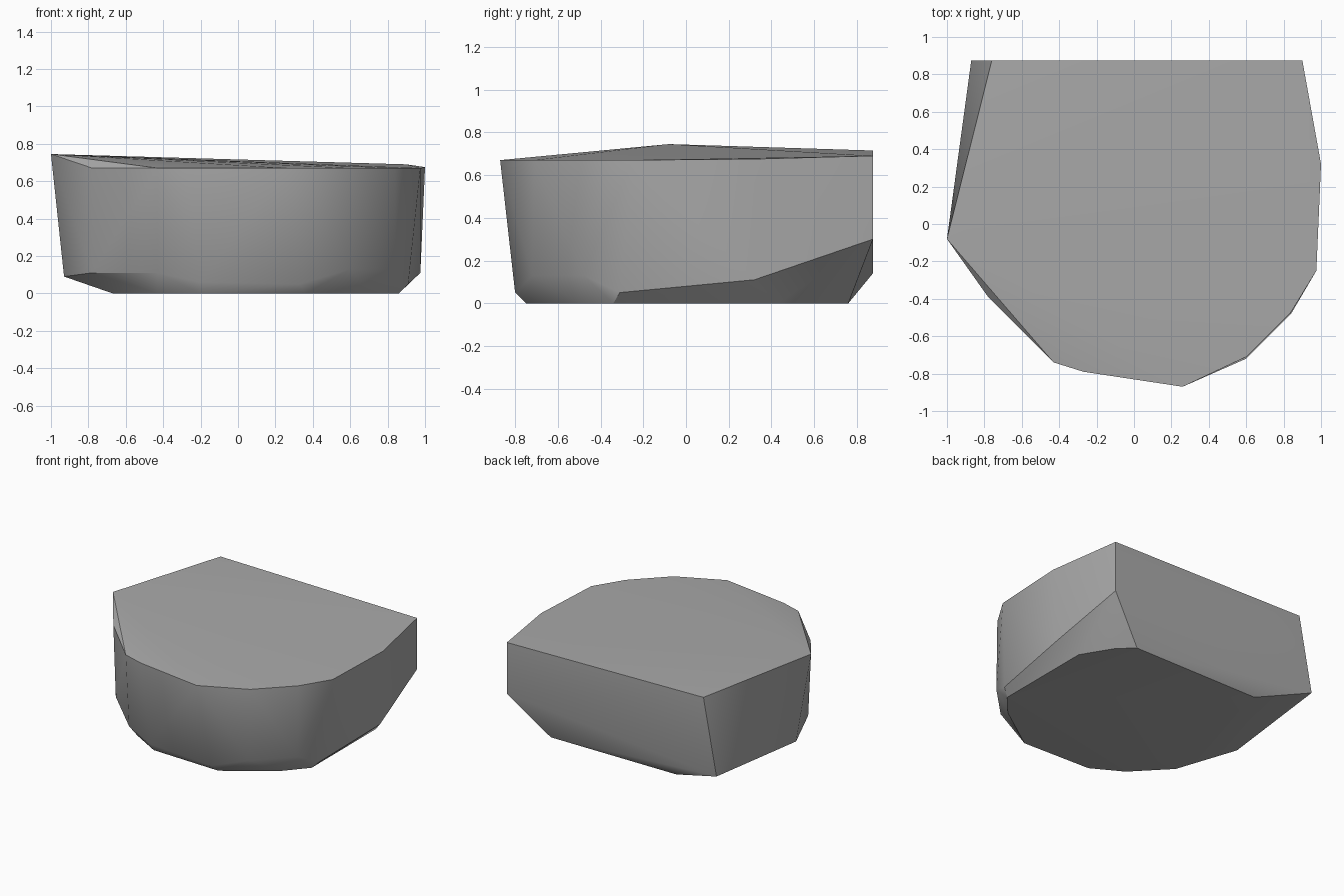
import bpy
import bmesh
import math

# Remove the default cube only
default_cube = bpy.data.objects.get("Cube")
if default_cube:
    bpy.data.objects.remove(default_cube, do_unlink=True)


def make_material(name, color):
    material = bpy.data.materials.new(name)
    material.use_nodes = True
    material.diffuse_color = color
    shader = next(n for n in material.node_tree.nodes if n.type == 'BSDF_PRINCIPLED')
    shader.inputs["Base Color"].default_value = color
    return material


def at_height(z, outline):
    """Lift a flat outline to one height."""
    return [(x, y, z) for x, y in outline]


def make_chiselled_stone(name, corners, material):
    """Wrap a tight convex skin around the corner points."""
    bm = bmesh.new()
    for corner in corners:
        bm.verts.new(corner)
    skin = bmesh.ops.convex_hull(bm, input=bm.verts[:])
    loose = {g for g in skin["geom_interior"] + skin["geom_unused"]
             if isinstance(g, bmesh.types.BMVert)}
    bmesh.ops.delete(bm, geom=list(loose), context='VERTS')
    bmesh.ops.recalc_face_normals(bm, faces=bm.faces[:])
    mesh = bpy.data.meshes.new(name)
    bm.to_mesh(mesh)
    bm.free()
    mesh.materials.append(material)
    stone = bpy.data.objects.new(name, mesh)
    bpy.context.collection.objects.link(stone)
    bpy.ops.object.select_all(action='DESELECT')
    stone.select_set(True)
    bpy.context.view_layer.objects.active = stone
    bpy.ops.object.shade_smooth_by_angle(angle=math.radians(30))
    return stone


# Flat underside
underside = at_height(0, [
    (.61, .76), (-.45, .76), (-.67, -.35), (-.43, -.6), (-.2, -.73),
    (.36, -.75), (.72, -.5), (.86, -.34), (.86, .43), (.72, .66)])

# Chipped lower edge, front facets
chips = (at_height(.11, [(-.78, -.36), (-.43, -.7), (.975, .32)])
         + at_height(.13, [(.6, -.72), (.84, -.48)])
         + at_height(.05, [(.33, -.8), (.91, -.31)])
         + [(-.2, -.77, .06), (-.93, 0, .09)])

# Level front rim of the top
rim = at_height(.67, [
    (.975, -.25), (.84, -.47), (.6, -.71), (.26, -.87),
    (-.27, -.79), (-.43, -.74), (-.78, -.39)])

# Raised side peak and the cut back face
peak = [(-1, -.08, .745), (1, .32, .675)]
back = [(x, .875, z) for x, z in
        [(-.76, .715), (.9, .69), (.9, .3), (-.87, .14)]]

stone_grey = make_material("stone_grey", (.4, .4, .4, 1))
make_chiselled_stone("stone_block", underside + chips + rim + peak + back, stone_grey)
